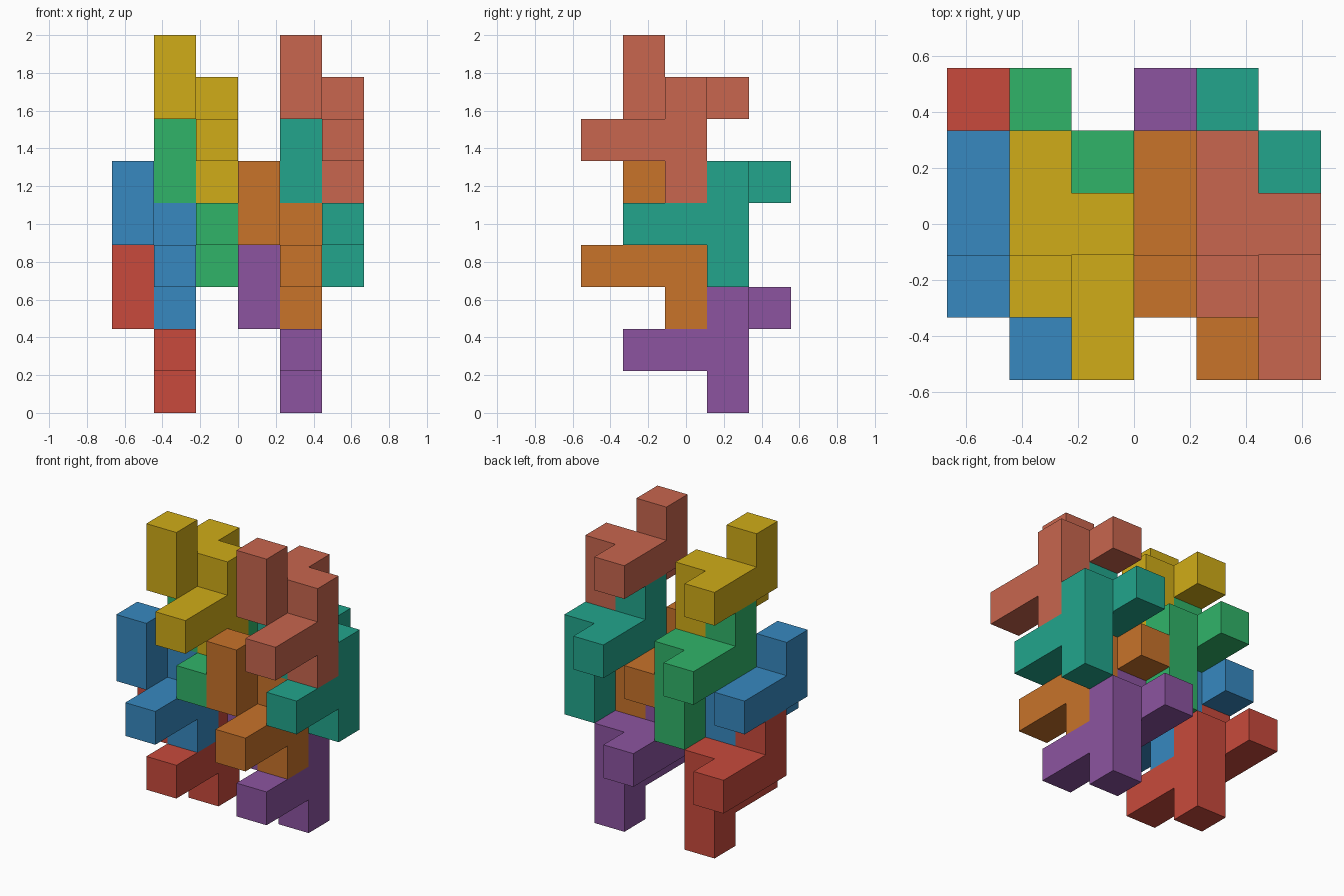
import bpy, bmesh
from mathutils import Vector

if "Cube" in bpy.data.objects:
    bpy.data.objects.remove(bpy.data.objects["Cube"])

U = 2 / 9  # edge length of one cube cell

# One puzzle piece as grid cells (x, y, z): a T-shaped slab plus an offset arm
PIECE = {(1, 2, 0), (1, 0, 1), (1, 1, 1), (1, 2, 1), (1, 2, 2),
         (0, 2, 2), (0, 3, 2), (0, 1, 2), (0, 1, 3)}


def srgb(r, g, b):
    lin = [c / 255 / 12.92 if c < 11 else ((c / 255 + 0.055) / 1.055) ** 2.4 for c in (r, g, b)]
    return (*lin, 1)


def piece(name, offset, color):
    # Outer skin only: one quad wherever a cell has no neighbour
    bm = bmesh.new()
    for cell in PIECE:
        c = Vector(cell)
        for axis in range(3):
            for sign in (-1, 1):
                n, a, b = Vector(), Vector(), Vector()
                n[axis], a[(axis + 1) % 3], b[(axis + 2) % 3] = sign, 0.5, 0.5 * sign
                if tuple(int(v) for v in c + n) in PIECE:
                    continue
                m = c + Vector((0.5, 0.5, 0.5)) + n / 2
                bm.faces.new([bm.verts.new(p * U) for p in
                              (m - a - b, m + a - b, m + a + b, m - a + b)])
    bmesh.ops.remove_doubles(bm, verts=bm.verts, dist=1e-4)
    # Merge coplanar cells into clean flat faces
    bmesh.ops.dissolve_limit(bm, angle_limit=0.01, verts=bm.verts, edges=bm.edges)
    me = bpy.data.meshes.new(name)
    bm.to_mesh(me)
    bm.free()
    mat = bpy.data.materials.new(name + "_paint")
    mat.diffuse_color = srgb(*color)
    mat.use_nodes = True
    mat.node_tree.nodes["Principled BSDF"].inputs["Base Color"].default_value = mat.diffuse_color
    me.materials.append(mat)
    ob = bpy.data.objects.new(name, me)
    ob.location = (Vector(offset) - Vector((3, 2.5, 0))) * U
    bpy.context.collection.objects.link(ob)


# Two identical stacks of four interlocking pieces, three cells apart
STEPS = [(0, 1, 0), (0, 0, 2), (1, 1, 3), (1, 0, 5)]
STACKS = {
    0: [("red", (200, 74, 60)), ("blue", (55, 137, 192)),
        ("green", (48, 180, 105)), ("yellow", (208, 172, 24))],
    3: [("purple", (140, 84, 160)), ("orange", (200, 115, 42)),
        ("teal", (34, 165, 140)), ("salmon", (200, 102, 78))],
}
for dx, colors in STACKS.items():
    for (x, y, z), (name, rgb) in zip(STEPS, colors):
        piece(name + "_piece", (x + dx, y, z), rgb)
